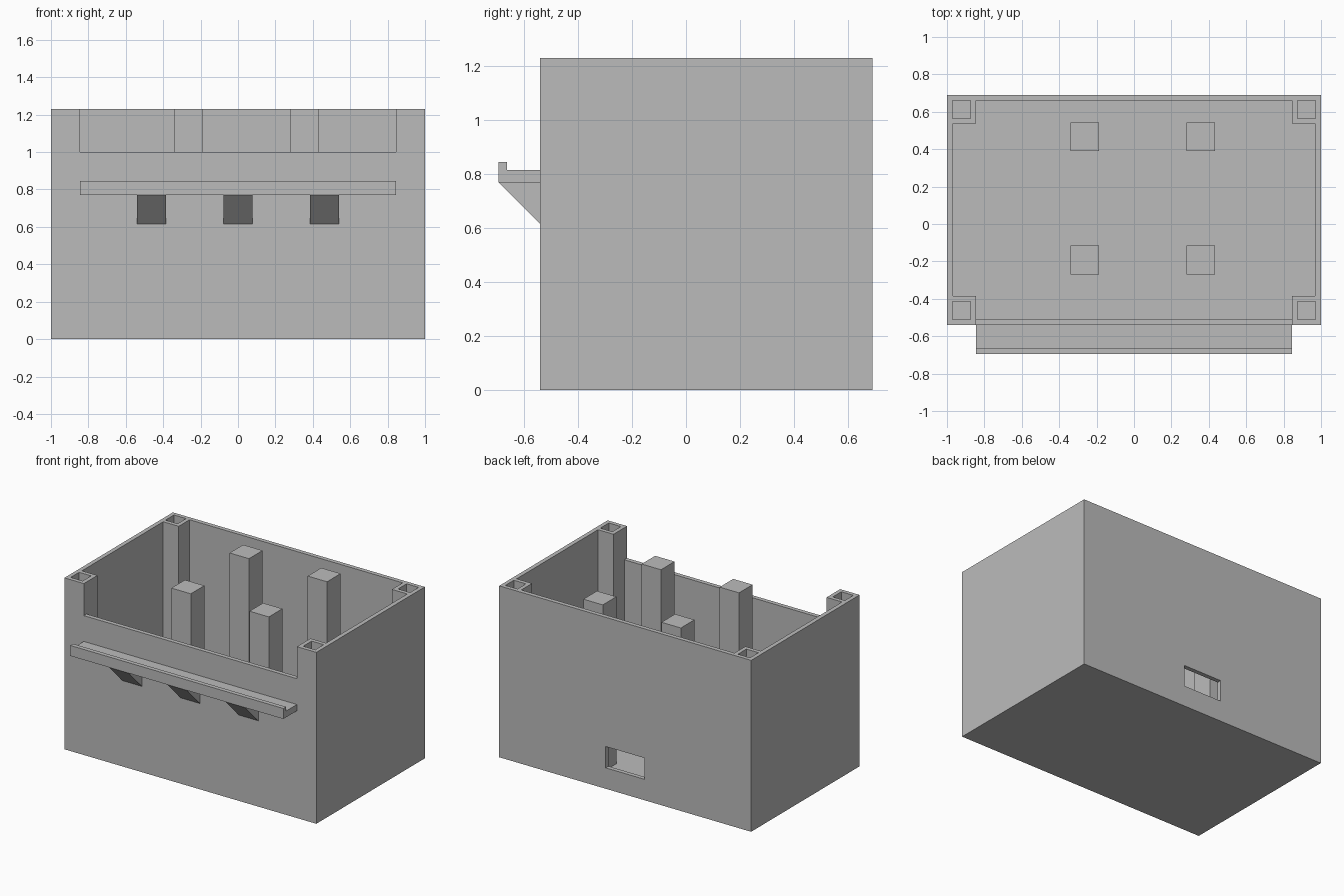
import bpy
import bmesh
from mathutils import Vector

default = bpy.data.objects.get("Cube")
if default:
    bpy.data.objects.remove(default, do_unlink=True)

grey = bpy.data.materials.new("plain grey")
grey.use_nodes = True
colour = (0.5, 0.5, 0.5, 1)
grey.diffuse_color = colour
grey.node_tree.nodes["Principled BSDF"].inputs["Base Color"].default_value = colour


def prism(name, points, sweep):
    """Extrude a closed outline along a sweep vector."""
    bm = bmesh.new()
    face = bm.faces.new([bm.verts.new(p) for p in points])
    top = bmesh.ops.extrude_face_region(bm, geom=[face])["geom"]
    moved = [v for v in top if isinstance(v, bmesh.types.BMVert)]
    bmesh.ops.translate(bm, verts=moved, vec=Vector(sweep))
    bmesh.ops.recalc_face_normals(bm, faces=bm.faces)
    mesh = bpy.data.meshes.new(name)
    bm.to_mesh(mesh)
    bm.free()
    mesh.materials.append(grey)
    obj = bpy.data.objects.new(name, mesh)
    bpy.context.collection.objects.link(obj)
    return obj


def box(name, x, y, z):
    base = [(x[0], y[0], z[0]), (x[1], y[0], z[0]), (x[1], y[1], z[0]), (x[0], y[1], z[0])]
    return prism(name, base, (0, 0, z[1] - z[0]))


def cut(target, cutter):
    cutter.hide_render = True
    mod = target.modifiers.new("cut", "BOOLEAN")
    mod.operation = "DIFFERENCE"
    mod.solver = "EXACT"
    mod.object = cutter
    bpy.context.view_layer.objects.active = target
    bpy.ops.object.modifier_apply(modifier=mod.name)
    bpy.data.objects.remove(cutter, do_unlink=True)


# Main dimensions
FRONT, BACK, TOP = -0.54, 0.69, 1.23
WALL, POST, HOLE = 0.031, 0.154, 0.096
MID = (FRONT + BACK) / 2
depth = (BACK - FRONT) / 2

# Open case: the cross-shaped cavity leaves solid posts in the corners
case = box("case", (-1, 1), (FRONT, BACK), (0, TOP))
xi, xo = 1 - POST, 1 - WALL
yi, yo = depth - POST, depth - WALL
quarter = [(xo, yi), (xi, yi), (xi, yo)]
cross = (quarter
         + [(-x, y) for x, y in reversed(quarter)]
         + [(-x, -y) for x, y in quarter]
         + [(x, -y) for x, y in reversed(quarter)])
cut(case, prism("cavity", [(x, MID + y, WALL) for x, y in cross], (0, 0, 2)))

# Lowered front wall and rear port
cut(case, box("front_notch", (-xi, xi), (FRONT - 0.1, FRONT + 0.1), (1.0, 1.5)))
cut(case, box("rear_port", (-0.154, 0.154), (BACK - 0.1, BACK + 0.1), (0.15, 0.303)))

# Square sockets in the corner posts
for sx in (-1, 1):
    for sy in (-1, 1):
        cx = sx * (1 - POST / 2)
        cy = MID + sy * (depth - POST / 2)
        h = HOLE / 2
        cut(case, box("socket", (cx - h, cx + h), (cy - h, cy + h), (TOP - 0.31, TOP + 0.1)))

# Inner support posts
for side, x in (("right", -0.34), ("left", 0.28)):
    for end, y in (("front", -0.27), ("back", 0.39)):
        box(f"{end}_{side}_support", (x, x + POST), (y, y + POST), (WALL, TOP))

# Front shelf with raised lip
EDGE = FRONT - POST
profile = [(FRONT, 0.77), (EDGE, 0.77), (EDGE, 0.845), (EDGE + WALL, 0.845),
           (EDGE + WALL, 0.815), (FRONT, 0.815)]
prism("front_shelf", [(-xi, y, z) for y, z in profile], (2 * xi, 0, 0))

# Triangular brackets under the shelf
for i, x in enumerate((-0.462, 0, 0.462)):
    triangle = [(FRONT, 0.77), (EDGE, 0.77), (FRONT, 0.77 - POST)]
    prism(f"shelf_bracket_{i + 1}", [(x - POST / 2, y, z) for y, z in triangle], (POST, 0, 0))
